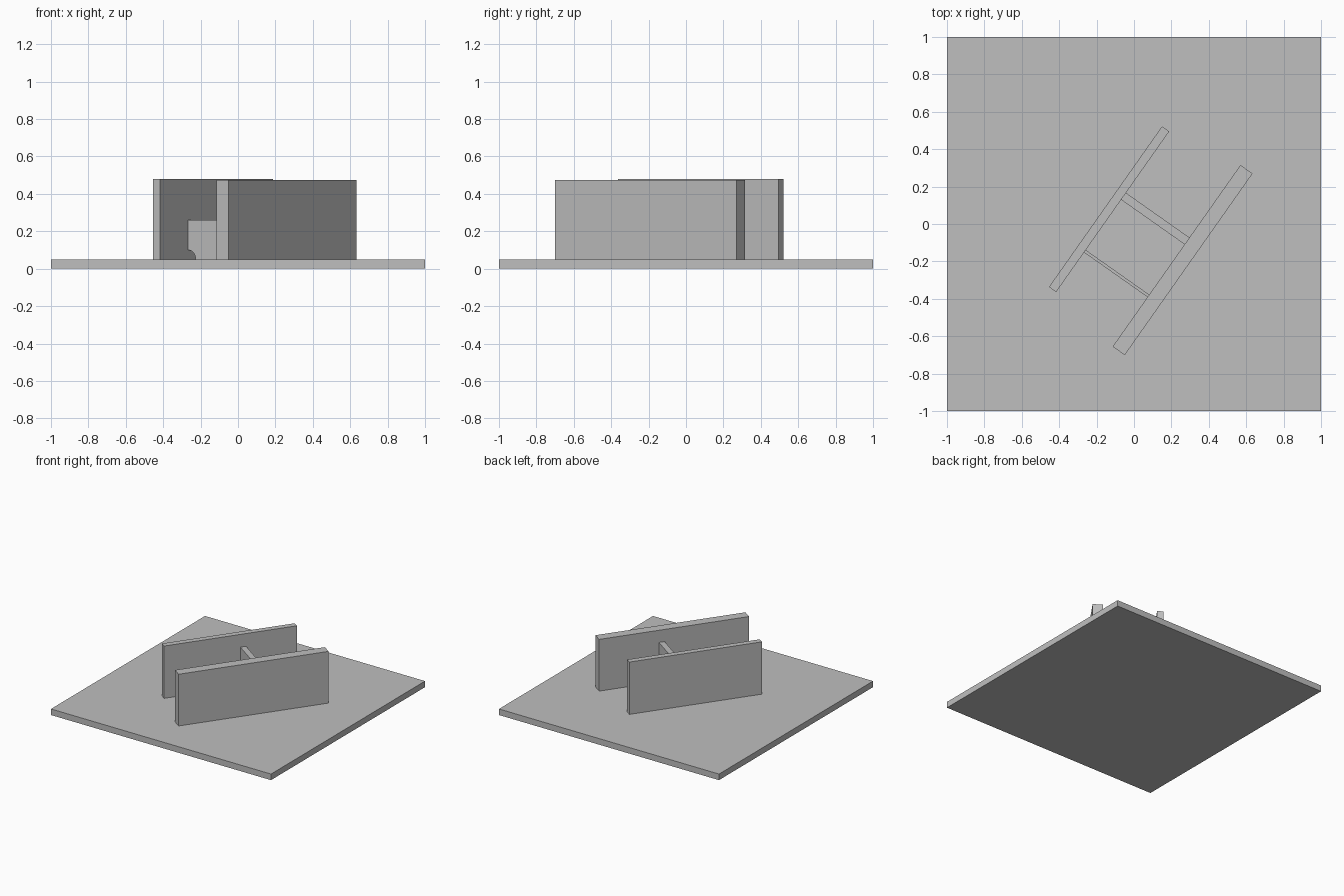
import bpy, bmesh, math
from mathutils import Matrix

default = bpy.data.objects.get("Cube")
if default:
    bpy.data.objects.remove(default, do_unlink=True)

# Single plain steel colour
steel = bpy.data.materials.new("plain grey steel")
steel.use_nodes = True
colour = (0.52, 0.52, 0.52, 1)
steel.diffuse_color = colour
steel.node_tree.nodes["Principled BSDF"].inputs["Base Color"].default_value = colour

BASE = 0.05                                        # top of the ground plate
TURN = Matrix.Rotation(math.radians(54.85), 4, 'Z')  # direction of the walls


def extrude_profile(name, profile, x_mid, thickness):
    """Extrude a (y, z) outline along the wall direction, then turn it."""
    bm = bmesh.new()
    x0 = x_mid - thickness / 2
    face = bm.faces.new([bm.verts.new((x0, y, z)) for y, z in profile])
    moved = bmesh.ops.extrude_face_region(bm, geom=[face])["geom"]
    verts = [v for v in moved if isinstance(v, bmesh.types.BMVert)]
    bmesh.ops.translate(bm, verts=verts, vec=(thickness, 0, 0))
    bmesh.ops.recalc_face_normals(bm, faces=bm.faces)
    mesh = bpy.data.meshes.new(name)
    bm.to_mesh(mesh)
    bm.free()
    mesh.materials.append(steel)
    obj = bpy.data.objects.new(name, mesh)
    obj.matrix_world = TURN
    bpy.context.collection.objects.link(obj)
    return obj


def slab(name, y0, y1, z0, z1, x_mid, length):
    return extrude_profile(name, [(y0, z0), (y1, z0), (y1, z1), (y0, z1)], x_mid, length)


def web(name, y0, y1, top, x_mid, thickness, radius=0.05, steps=8):
    """Cross plate with a quarter-round notch in each bottom corner."""
    arc = [(radius * math.cos(t), radius * math.sin(t))
           for t in (i * math.pi / 2 / steps for i in range(steps + 1))]
    left = [(y0 + a, BASE + b) for a, b in reversed(arc)]
    right = [(y1 - a, BASE + b) for a, b in arc]
    return extrude_profile(name, left + right + [(y1, top), (y0, top)], x_mid, thickness)


# Ground plate stays square to the axes
ground = slab("ground_plate", -1, 1, 0, BASE, 0, 2)
ground.matrix_world = Matrix.Identity(4)

# Two long parallel walls
slab("thin_wall", 0.131, 0.178, BASE, 0.48, -0.012, 1.05)
slab("thick_wall", -0.363, -0.284, BASE, 0.475, -0.008, 1.187)

# Two cross plates between the walls
web("rear_cross_plate", -0.284, 0.131, 0.375, 0.089, 0.045)
web("front_cross_plate", -0.284, 0.131, 0.26, -0.27, 0.016)
